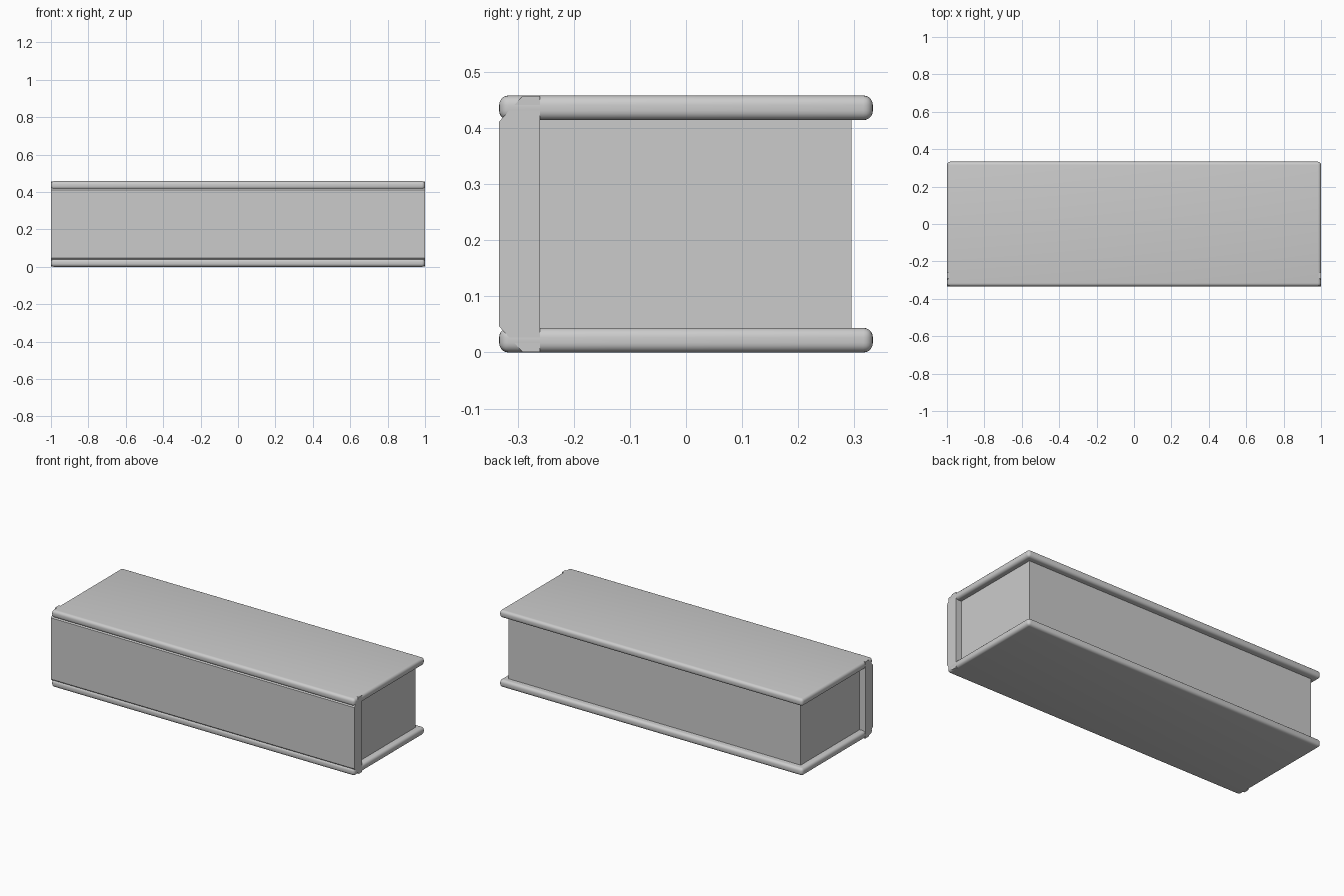
import bpy
import bmesh

if "Cube" in bpy.data.objects:
    bpy.data.objects.remove(bpy.data.objects["Cube"], do_unlink=True)

# One plain grey for the whole book
grey = bpy.data.materials.new("light grey")
grey.use_nodes = True
colour = (0.6, 0.6, 0.6, 1)
grey.diffuse_color = colour
grey.node_tree.nodes["Principled BSDF"].inputs["Base Color"].default_value = colour

HALF = 1.0
BACK, FRONT = 0.333, -0.333
HEIGHT, BOARD = 0.458, 0.044


def prism(name, profile, half):
    """Extrude a closed (y, z) profile along x from -half to half."""
    bm = bmesh.new()
    face = bm.faces.new([bm.verts.new((-half, y, z)) for y, z in profile])
    ext = bmesh.ops.extrude_face_region(bm, geom=[face])
    verts = [v for v in ext["geom"] if isinstance(v, bmesh.types.BMVert)]
    bmesh.ops.translate(bm, verts=verts, vec=(2 * half, 0, 0))
    bmesh.ops.recalc_face_normals(bm, faces=bm.faces)
    mesh = bpy.data.meshes.new(name)
    bm.to_mesh(mesh)
    bm.free()
    mesh.materials.append(grey)
    obj = bpy.data.objects.new(name, mesh)
    bpy.context.collection.objects.link(obj)
    return obj


def box(name, half, y0, y1, z0, z1):
    return prism(name, [(y0, z0), (y1, z0), (y1, z1), (y0, z1)], half)


# Cover boards with rounded edges
for name, z in (("bottom_cover", 0), ("top_cover", HEIGHT - BOARD)):
    cover = box(name, HALF, FRONT, BACK, z, z + BOARD)
    bevel = cover.modifiers.new("rounded edges", "BEVEL")
    bevel.width = 0.017
    bevel.segments = 5
    bpy.ops.object.select_all(action="DESELECT")
    cover.select_set(True)
    bpy.context.view_layer.objects.active = cover
    bpy.ops.object.modifier_apply(modifier=bevel.name)
    bpy.ops.object.shade_smooth_by_angle()

# Page block, set back from the cover edges
box("pages", 0.963, -0.28, 0.295, BOARD / 2, HEIGHT - BOARD / 2)

# Spine slab with chamfered outer corners
low, high, cut, inner = 0.0005, HEIGHT - 0.0005, 0.046, -0.26
prism("spine", [(inner, low), (inner, high),
                (FRONT + cut - 0.004, high), (FRONT, high - cut),
                (FRONT, low + cut), (FRONT + cut - 0.004, low)], HALF)
